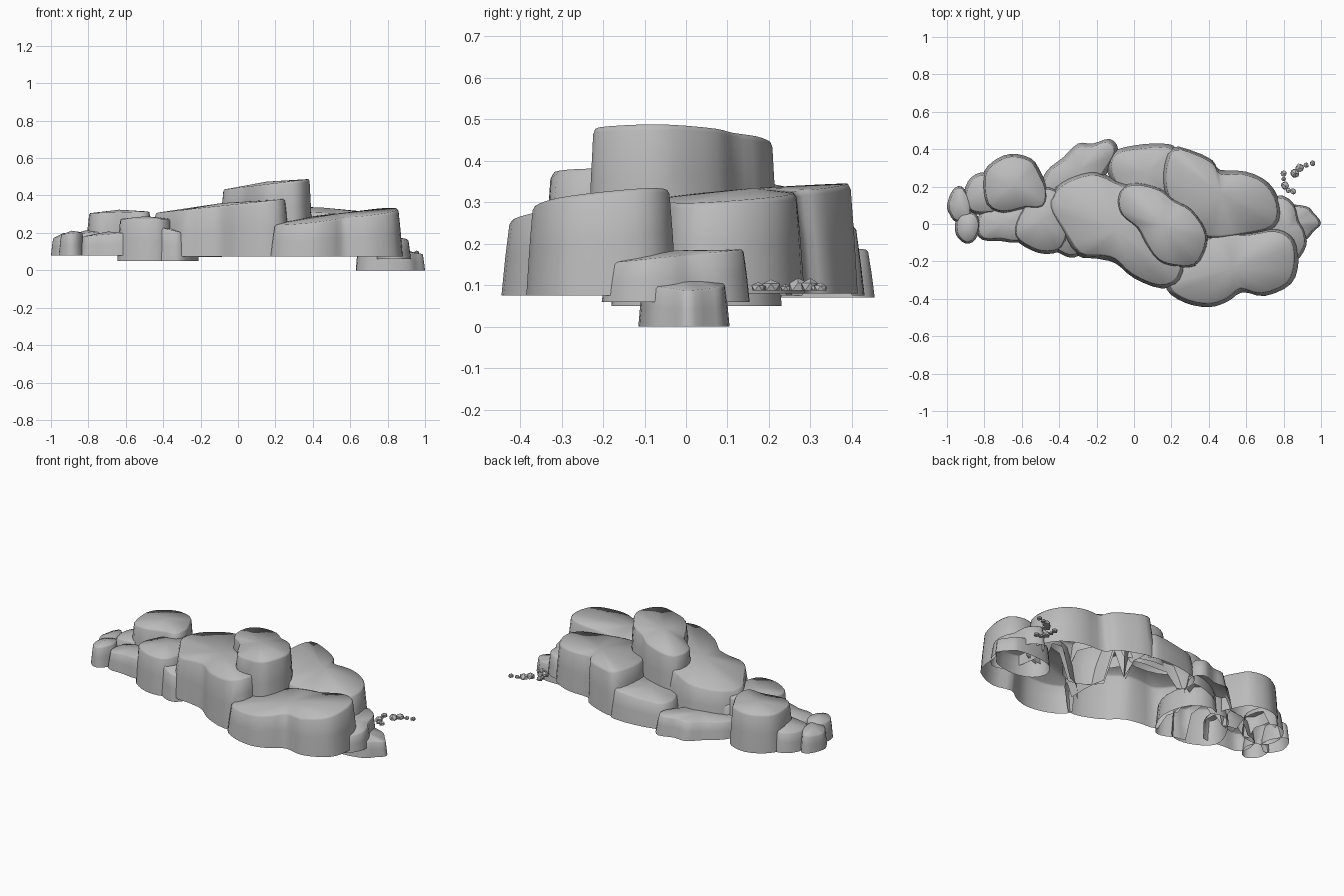
import bpy, bmesh, math, random
from mathutils import Vector

if "Cube" in bpy.data.objects:
    bpy.data.objects.remove(bpy.data.objects["Cube"])

random.seed(4)
stone = bpy.data.materials.new("grey_stone")
stone.diffuse_color = (0.5, 0.5, 0.5, 1)
stone.use_nodes = True
stone.node_tree.nodes["Principled BSDF"].inputs["Base Color"].default_value = stone.diffuse_color
rocks = []


def smooth_loop(pts, n=3):
    """Closed Catmull-Rom curve through the outline points."""
    p = [Vector(q) for q in pts]
    out = []
    for i in range(len(p)):
        a, b, c, d = (p[(i + k) % len(p)] for k in (-1, 0, 1, 2))
        for s in range(n):
            t = s / n
            out.append(0.5 * (2 * b + (c - a) * t + (2 * a - 5 * b + 4 * c - d) * t * t
                              + (3 * b - a - 3 * c + d) * t ** 3))
    return out


def depth_inside(p, loop):
    """Distance to the outline, or -1 when p is outside it."""
    inside, near = False, 9
    for a, b in zip(loop, loop[1:] + loop[:1]):
        if (a.y > p.y) != (b.y > p.y) and p.x < a.x + (p.y - a.y) * (b.x - a.x) / (b.y - a.y):
            inside = not inside
        near = min(near, (p - a).length)
    return near if inside else -1


def finish(name, bm, angle):
    bmesh.ops.recalc_face_normals(bm, faces=bm.faces)
    me = bpy.data.meshes.new(name)
    bm.to_mesh(me)
    bm.free()
    me.materials.append(stone)
    ob = bpy.data.objects.new(name, me)
    bpy.context.collection.objects.link(ob)
    bpy.ops.object.select_all(action='DESELECT')
    ob.select_set(True)
    bpy.context.view_layer.objects.active = ob
    bpy.ops.object.shade_smooth_by_angle(angle=math.radians(angle))


def rock(name, z0, left, right, pts, back=0.0, taper=0.03):
    """Register a boulder: left/right are rim heights at the x ends, back is the y slope."""
    loop = smooth_loop(pts)
    xs, ys = [p.x for p in loop], [p.y for p in loop]
    cen = Vector(((min(xs) + max(xs)) / 2, (min(ys) + max(ys)) / 2))

    def top(p):
        t = (p.x - min(xs)) / (max(xs) - min(xs))
        return left + (right - left) * min(1, max(0, t)) + back * (p.y - cen.y)
    rocks.append((name, z0, loop, cen, top, taper))


def build(name, z0, loop, cen, top, taper):
    """Open-bottomed shell with a tapered wall, trimmed where a neighbour buries it."""
    base = []
    for p in loop:
        z = z0
        for other in rocks:
            # stones that hang lower than the neighbour keep their full wall
            if other[0] != name and z0 > other[1] - 0.015 and depth_inside(p, other[2]) > 0.045:
                z = max(z, min(other[4](p) - 0.06, top(p) - 0.04))
        base.append(z)
    bm = bmesh.new()
    rings = []
    # rows: height fraction, inset
    for f, inset in ((0, 0), (0.5, 0.35), (0.95, 0.75), (1, 1.05)):
        ring = []
        for p, zb in zip(loop, base):
            d = cen - p
            q = p + d.normalized() * min(taper * inset, d.length * 0.6)
            ring.append(bm.verts.new((q.x, q.y, zb + (top(q) - zb) * f)))
        rings.append(ring)
    n = len(loop)
    for a, b in zip(rings, rings[1:]):
        for i in range(n):
            j = (i + 1) % n
            bm.faces.new((a[i], a[j], b[j], b[i]))
    apex = bm.verts.new((cen.x, cen.y, top(cen) + 0.014))
    for i in range(n):
        bm.faces.new((rings[-1][i], rings[-1][(i + 1) % n], apex))
    finish(name, bm, 100)


# Right-hand boulders
rock("front_right_boulder", 0.075, 0.25, 0.325, [
    (.175, -.35), (.27, -.42), (.40, -.445), (.50, -.415), (.58, -.365), (.70, -.385), (.84, -.32),
    (.88, -.2), (.86, -.08), (.77, -.025), (.62, -.04), (.42, -.05), (.3, -.13), (.21, -.25)], back=0.1)
rock("back_right_boulder", 0.08, 0.335, 0.305, [
    (.2, .41), (.33, .385), (.42, .34), (.46, .29), (.6, .28), (.72, .22), (.785, .1), (.76, -.02),
    (.6, -.07), (.4, -.09), (.27, -.03), (.17, .13), (.15, .28)], back=0.06)
rock("right_ledge", 0.06, 0.17, 0.17, [
    (.76, .14), (.81, .145), (.86, .1), (.885, .02), (.915, -.04), (.92, -.12), (.86, -.2),
    (.77, -.17), (.72, 0)], back=0.1, taper=0.02)
rock("right_low_stone", 0.0, 0.135, 0.085, [
    (.63, 0), (.68, .08), (.8, .105), (.92, .095), (.96, .06), (1.0, .005), (.96, -.04), (.91, -.09),
    (.78, -.115), (.67, -.08)], taper=0.015)

# Middle boulders
rock("centre_boulder", 0.075, 0.305, 0.385, [
    (-.31, -.165), (-.2, -.185), (-.1, -.21), (0, -.29), (.15, -.345), (.25, -.3), (.28, -.15),
    (.26, .05), (.15, .18), (-.05, .22), (-.2, .28), (-.32, .26), (-.42, .2), (-.46, .1), (-.4, -.02)])
rock("summit_boulder", 0.2, 0.43, 0.49, [
    (-.09, .13), (-.07, .05), (.01, -.02), (.06, -.11), (.13, -.2), (.22, -.23), (.33, -.225),
    (.39, -.12), (.385, -.03), (.31, .08), (.22, .13), (.14, .19), (.02, .22), (-.06, .2)],
    taper=0.018)
rock("back_centre_boulder", 0.075, 0.22, 0.25, [
    (-.12, .38), (0, .42), (.15, .43), (.23, .40), (.26, .25), (.15, .12), (-.05, .15), (-.14, .27)])
rock("back_left_boulder", 0.07, 0.165, 0.19, [
    (-.47, .28), (-.38, .355), (-.3, .43), (-.22, .43), (-.13, .455), (-.085, .40), (-.13, .3),
    (-.2, .2), (-.38, .13), (-.5, .17)])

# Left-hand boulders
rock("front_left_boulder", 0.05, 0.275, 0.275, [
    (-.62, .05), (-.64, -.07), (-.55, -.14), (-.46, -.16), (-.38, -.13), (-.34, 0), (-.36, .15),
    (-.5, .2)], taper=0.02)
rock("front_left_step", 0.05, 0.25, 0.18, [
    (-.5, -.1), (-.42, -.145), (-.34, -.18), (-.28, -.15), (-.21, 0), (-.26, .18), (-.42, .21)], taper=0.02)
rock("left_boulder", 0.08, 0.305, 0.315, [
    (-.81, .25), (-.76, .33), (-.66, .375), (-.55, .35), (-.5, .28), (-.46, .18), (-.48, .09),
    (-.57, .08), (-.7, .055), (-.79, .1)], taper=0.02)
rock("left_shelf", 0.08, 0.19, 0.21, [
    (-.91, .17), (-.87, .25), (-.79, .275), (-.72, .2), (-.72, .07), (-.84, .05), (-.9, .09)], taper=0.02)
rock("far_left_stone", 0.08, 0.17, 0.2, [
    (-1, .1), (-.97, .18), (-.92, .2), (-.87, .12), (-.88, .02), (-.95, .01), (-.985, .05)], taper=0.015)
rock("far_left_front_stone", 0.08, 0.19, 0.205, [
    (-.955, .01), (-.95, -.06), (-.9, -.105), (-.85, -.085), (-.82, -.01), (-.85, .06), (-.92, .06)],
    taper=0.015)
rock("left_front_stone", 0.08, 0.18, 0.205, [
    (-.845, -.03), (-.81, -.085), (-.72, -.09), (-.63, -.1), (-.56, -.07), (-.57, .08), (-.7, .1),
    (-.82, .06)], taper=0.02)

for r in rocks:
    build(*r)

# Scattered pebbles: rough flat-bottomed chips
for i, (x, y, r) in enumerate([
        (.80, .27, .02), (.80, .24, .014), (.808, .205, .025), (.825, .18, .016), (.85, .175, .019),
        (.86, .27, .028), (.885, .30, .026), (.92, .315, .016), (.955, .325, .018)]):
    bm = bmesh.new()
    bmesh.ops.create_icosphere(bm, subdivisions=1, radius=r)
    for v in bm.verts:
        v.co *= random.uniform(0.85, 1.05)
        v.co = Vector((x + v.co.x, y + v.co.y, 0.087 + max(0, 0.85 * v.co.z + 0.3 * r)))
    finish("pebble_%d" % (i + 1), bm, 30)
